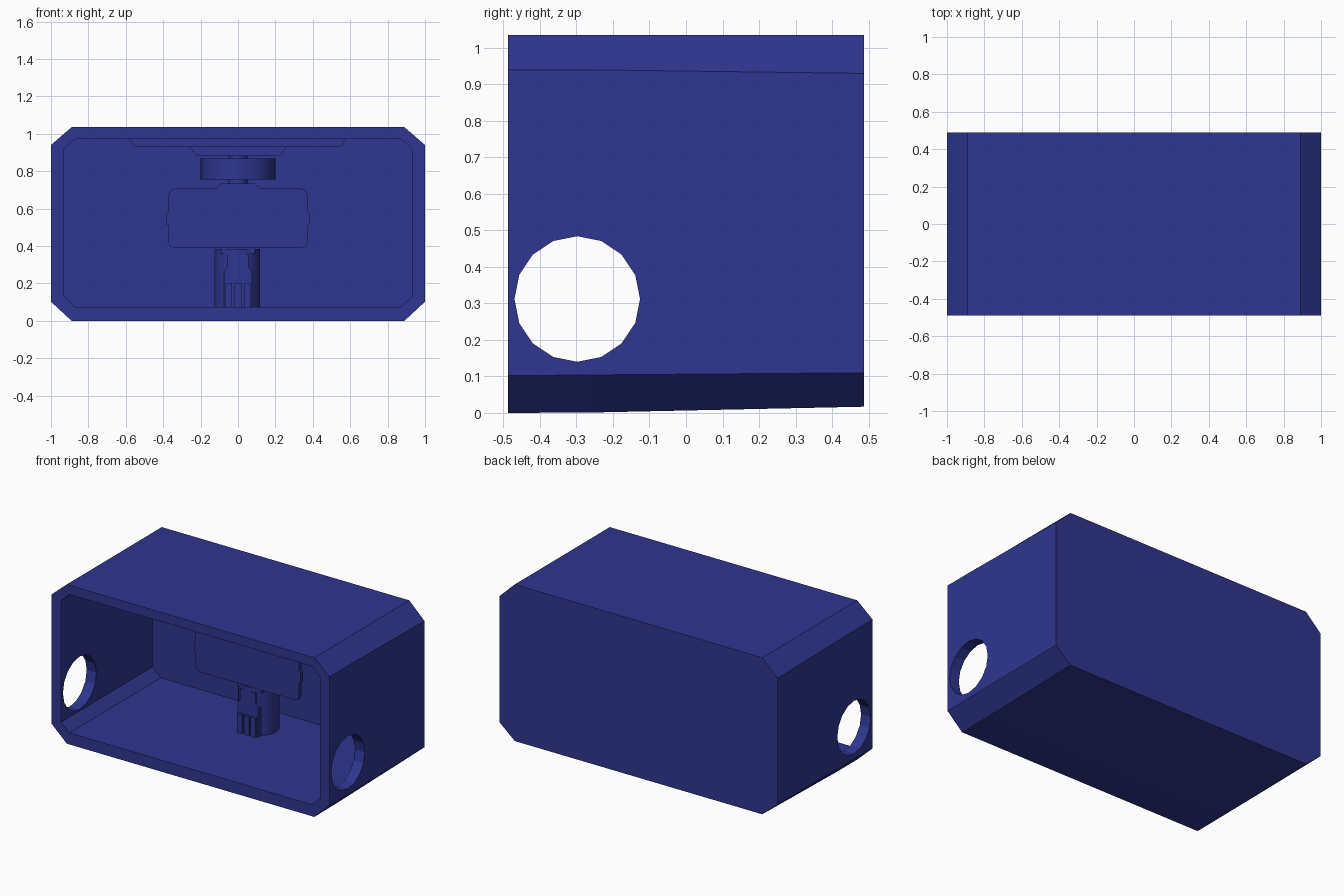
import bpy, bmesh, math

if "Cube" in bpy.data.objects:
    bpy.data.objects.remove(bpy.data.objects["Cube"])

blue = bpy.data.materials.new("blue")
blue.diffuse_color = (0.028, 0.037, 0.28, 1)
blue.use_nodes = True
blue.node_tree.nodes["Principled BSDF"].inputs["Base Color"].default_value = blue.diffuse_color


def finish(name, bm):
    bmesh.ops.recalc_face_normals(bm, faces=bm.faces)
    mesh = bpy.data.meshes.new(name)
    bm.to_mesh(mesh)
    bm.free()
    obj = bpy.data.objects.new(name, mesh)
    bpy.context.collection.objects.link(obj)
    mesh.materials.append(blue)
    return obj


def loft(name, sections, cap_start=True, cap_end=True):
    """Skin a list of (y, xz profile) sections."""
    bm = bmesh.new()
    rings = [[bm.verts.new((x, y, z)) for x, z in prof] for y, prof in sections]
    for a, b in zip(rings, rings[1:]):
        n = len(a)
        for i in range(n):
            j = (i + 1) % n
            bm.faces.new((a[i], a[j], b[j], b[i]))
    if cap_start:
        bm.faces.new(rings[0])
    if cap_end:
        bm.faces.new(rings[-1])
    return finish(name, bm)


def slab(name, half_profile, y0, y1):
    """Extrude a right-hand profile mirrored across x = 0."""
    prof = half_profile + [(-x, z) for x, z in reversed(half_profile) if x > 0]
    return loft(name, [(y0, prof), (y1, prof)])


def octagon(w, z0, z1, cx, c0, c1):
    """Chamfered rectangle; c0 and c1 are the chamfer heights in z."""
    half = [(w - cx, z0), (w, c0), (w, c1), (w - cx, z1)]
    return half + [(-x, z) for x, z in reversed(half)]


def cylinder(name, r, z0, z1, y, n=32, x=0):
    bpy.ops.mesh.primitive_cylinder_add(vertices=n, radius=r, depth=z1 - z0,
                                        location=(x, y, (z0 + z1) / 2))
    o = bpy.context.object
    o.name = name
    o.data.materials.append(blue)
    bpy.ops.object.shade_smooth_by_angle(angle=math.radians(35))
    return o


# Housing: outside from back to front, then rim and inner cavity
inner = octagon(0.93, 0.075, 0.975, 0.06, 0.13, 0.92)
housing = loft("housing", [
    (0.488, octagon(1, 0.017, 1.035, 0.11, 0.11, 0.93)),
    (-0.26, octagon(1, 0.001, 1.035, 0.11, 0.104, 0.94)),
    (-0.488, octagon(1, 0.0, 1.035, 0.11, 0.102, 0.94)),
    (-0.488, inner),
    (0.45, inner)])

# Round ports through both side walls
bpy.ops.mesh.primitive_cylinder_add(vertices=16, radius=0.172, depth=2.4,
                                    location=(0, -0.298, 0.312),
                                    rotation=(0, math.pi / 2, 0))
cutter = bpy.context.object
cutter.name = "port_cutter"
cutter.hide_render = True
mod = housing.modifiers.new("ports", 'BOOLEAN')
mod.operation = 'DIFFERENCE'
mod.solver = 'EXACT'
mod.object = cutter
bpy.context.view_layer.objects.active = housing
bpy.ops.object.modifier_apply(modifier="ports")
bpy.data.objects.remove(cutter)

# Stepped mount under the ceiling
slab("ceiling_tray", [(0.55, 0.93), (0.585, 0.975)], 0.0, 0.44)
slab("tray_step", [(0.22, 0.882), (0.265, 0.932)], 0.03, 0.41)

# Swivel drum and neck
cylinder("swivel_neck_top", 0.05, 0.865, 0.885, 0.22, 16)
cylinder("swivel_drum", 0.2, 0.755, 0.868, 0.22, 48)
cylinder("swivel_neck_bottom", 0.05, 0.71, 0.758, 0.22, 16)

# Thin head plate with rounded corners, side tabs and raised top
half = [(0.34, 0.39), (0.362, 0.397), (0.372, 0.418), (0.372, 0.51),
        (0.382, 0.515), (0.382, 0.578), (0.372, 0.583), (0.372, 0.675),
        (0.362, 0.697), (0.34, 0.706), (0.12, 0.706), (0.09, 0.734)]
slab("head_plate", half, 0.095, 0.12)
slab("head_bracket", [(0.09, 0.36), (0.09, 0.73)], 0.12, 0.3)

# Round pedestal with a notched front block
cylinder("pedestal", 0.122, 0.055, 0.385, 0.22, 32, -0.004)
slab("pedestal_block", [(0.075, 0.06), (0.075, 0.265), (0.055, 0.29), (0.055, 0.355)], 0.1, 0.2)
for i, x in enumerate((-0.05, 0.0, 0.05)):
    rib = slab("pedestal_rib_%d" % (i + 1), [(0.018, 0.06), (0.018, 0.2)], 0.085, 0.11)
    rib.location.x = x
